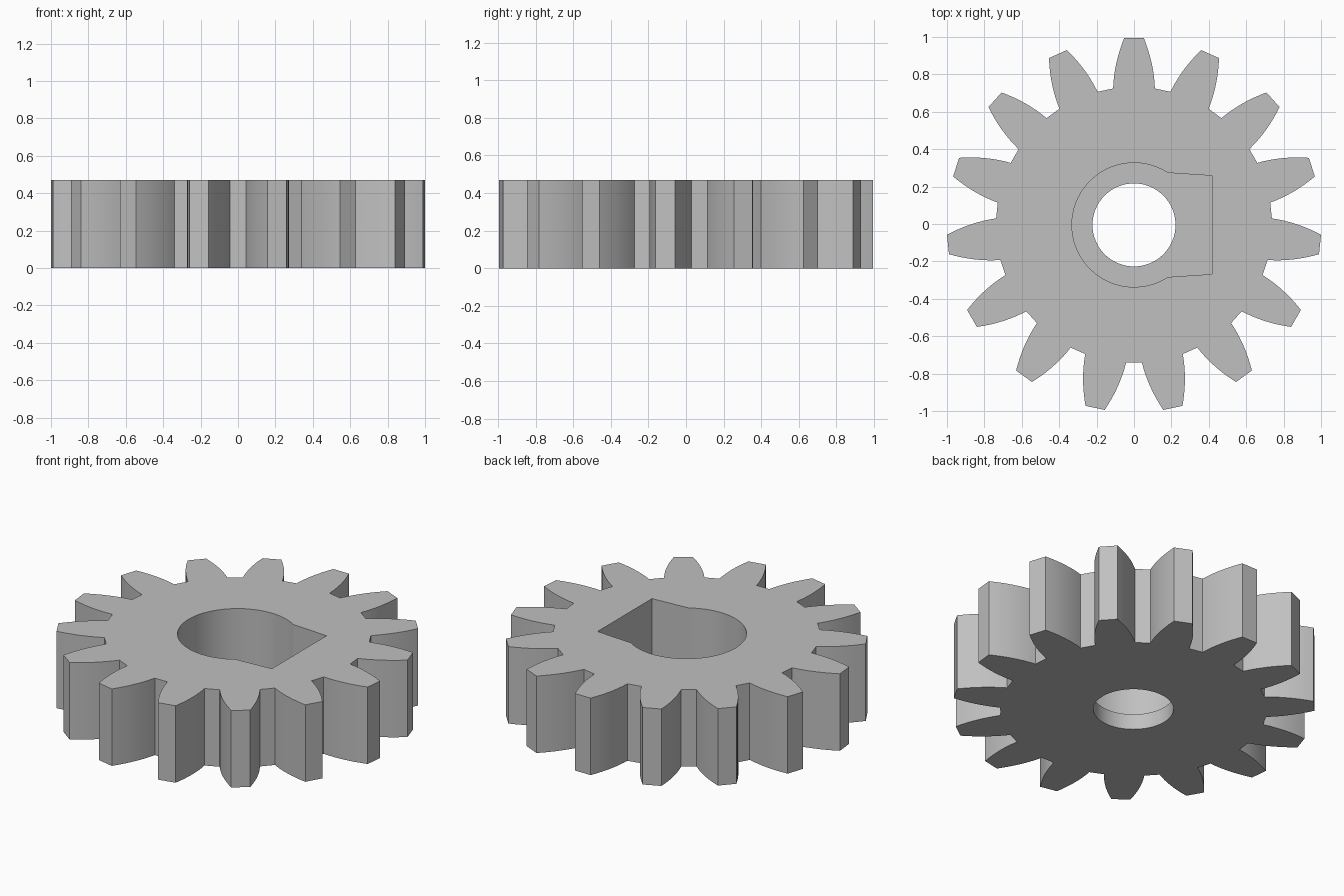
import bpy
import bmesh
from math import sin, cos, pi, radians

cube = bpy.data.objects.get("Cube")
if cube:
    bpy.data.objects.remove(cube, do_unlink=True)

TEETH = 15
HEIGHT, FLOOR = 0.47, 0.095       # gear thickness, pocket floor height
TIP_R, ROOT_R = 1.0014, 0.738
CENTRE_Y = -0.005
STEPS = 8                         # segments along each tooth flank

steel = bpy.data.materials.new("plain_grey")
steel.use_nodes = True
GREY = (0.53, 0.53, 0.53, 1)
steel.diffuse_color = GREY
steel.node_tree.nodes["Principled BSDF"].inputs["Base Color"].default_value = GREY


def arc(radius, start, end, count):
    """Points on an arc, angles in radians, both ends included."""
    return [(radius * cos(start + (end - start) * i / count),
             radius * sin(start + (end - start) * i / count))
            for i in range(count + 1)]


def tooth_flank():
    """One bulging flank, tip to root: (distance out, half width)."""
    tip_out, tip_half = TIP_R * cos(radians(3)), TIP_R * sin(radians(3))
    root_out, root_half = ROOT_R * cos(radians(8.7)), ROOT_R * sin(radians(8.7))
    points = []
    for i in range(STEPS + 1):
        t = i / STEPS
        bulge = 0.05 * t * (1 - t)
        points.append((tip_out + (root_out - tip_out) * t,
                       tip_half + (root_half - tip_half) * t + bulge))
    return points


def gear_outline():
    flank = tooth_flank()
    tooth = [(r, -w) for r, w in reversed(flank)] + flank
    outline = []
    for k in range(TEETH):
        a = pi / 2 + 2 * pi * k / TEETH
        outline += [(r * cos(a) - w * sin(a), r * sin(a) + w * cos(a))
                    for r, w in tooth]
    return outline


# Profiles: toothed rim, round bore, round pocket with a squared side
rim = gear_outline()
bore = arc(0.222, 0, 2 * pi, 64)[:-1]
join = radians(57)
pocket = arc(0.332, join, 2 * pi - join, 48) + [(0.417, -0.263), (0.417, 0.263)]

bm = bmesh.new()


def ring(points, z):
    verts = [bm.verts.new((x, y + CENTRE_Y, z)) for x, y in points]
    return [bm.edges.new((v, verts[(i + 1) % len(verts)]))
            for i, v in enumerate(verts)]


def wall(points, low, high):
    """Vertical wall along a closed profile; returns its two edge rings."""
    bottom, top = ring(points, low), ring(points, high)
    for a, b in zip(bottom, top):
        bm.faces.new((a.verts[0], a.verts[1], b.verts[1], b.verts[0]))
    return bottom, top


rim_low, rim_high = wall(rim, 0, HEIGHT)
bore_low, bore_high = wall(bore, 0, FLOOR)
pocket_low, pocket_high = wall(pocket, FLOOR, HEIGHT)

# Flat faces: top, pocket floor and underside
for outer, inner, up in ((rim_high, pocket_high, 1),
                         (pocket_low, bore_high, 1),
                         (rim_low, bore_low, -1)):
    bmesh.ops.triangle_fill(bm, edges=outer + inner, use_beauty=True,
                            normal=(0, 0, up))
bmesh.ops.recalc_face_normals(bm, faces=bm.faces[:])

mesh = bpy.data.meshes.new("gear")
bm.to_mesh(mesh)
bm.free()
mesh.materials.append(steel)
gear = bpy.data.objects.new("gear", mesh)
bpy.context.collection.objects.link(gear)

# Smooth flanks and bore, crisp corners
bpy.ops.object.select_all(action='DESELECT')
gear.select_set(True)
bpy.context.view_layer.objects.active = gear
bpy.ops.object.shade_smooth_by_angle(angle=radians(20))
